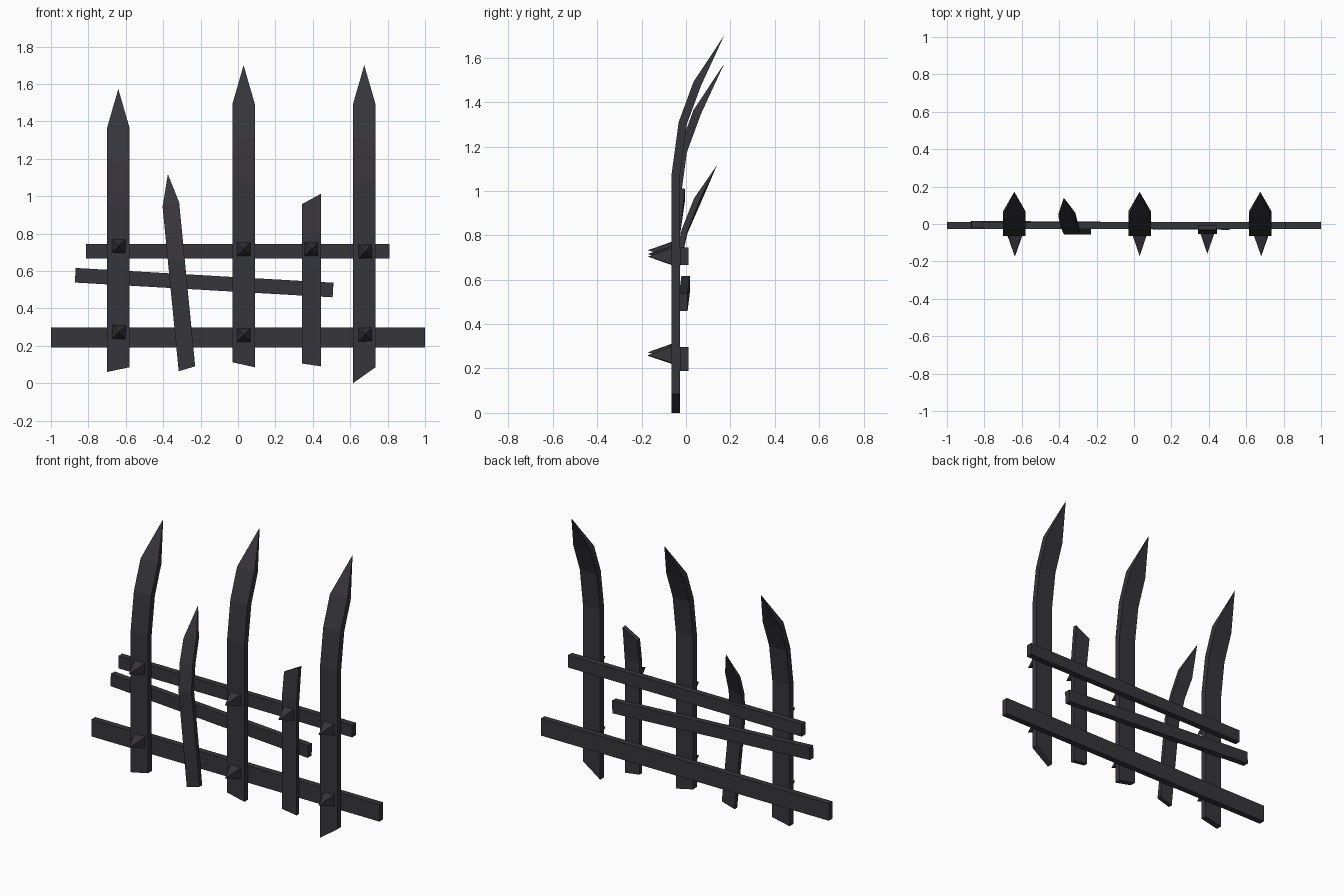
import bpy, bmesh, math
from mathutils import Matrix

if "Cube" in bpy.data.objects:
    bpy.data.objects.remove(bpy.data.objects["Cube"])

iron = bpy.data.materials.new("dark_iron")
iron.diffuse_color = (0.037, 0.035, 0.041, 1)
iron.use_nodes = True
iron.node_tree.nodes["Principled BSDF"].inputs["Base Color"].default_value = iron.diffuse_color


def finish(bm, name):
    bmesh.ops.recalc_face_normals(bm, faces=bm.faces)
    me = bpy.data.meshes.new(name)
    bm.to_mesh(me)
    bm.free()
    me.materials.append(iron)
    ob = bpy.data.objects.new(name, me)
    bpy.context.collection.objects.link(ob)
    return ob


def post(name, cx, hw, cut, stations, thick, tip=None, lean=0.0, top_cut=0.0):
    """Flat bar lofted upward. cut = bottom z (left, right);
    stations = (z, front y, bend angle); tip = (z, y)."""
    bm = bmesh.new()
    z0 = sum(cut) / 2

    def vert(x, y, z):
        return bm.verts.new((cx + x + lean * (z - z0), y, z - lean * x))

    rings = []
    y0 = stations[0][1]
    rows = [(z0, y0, 0, (cut[1] - cut[0]) / 2 + lean * hw)]
    rows += [(z, y, a, 0) for z, y, a in stations]
    rows[-1] = rows[-1][:3] + (top_cut,)
    for z, y, a, s in rows:
        yb = y + thick * math.cos(math.radians(a))
        zb = z - thick * math.sin(math.radians(a))
        rings.append([vert(-hw, y, z - s), vert(hw, y, z + s),
                      vert(hw, yb, zb + s), vert(-hw, yb, zb - s)])
    bm.faces.new(rings[0])
    for a, b in zip(rings, rings[1:]):
        for i in range(4):
            j = (i + 1) % 4
            bm.faces.new((a[i], a[j], b[j], b[i]))
    last = rings[-1]
    if tip:
        p = vert(0, tip[1], tip[0])
        for i in range(4):
            bm.faces.new((last[i], last[(i + 1) % 4], p))
    else:
        bm.faces.new(last)
    return finish(bm, name)


def rail(name, a, b, height, y0, y1, depth=0.038):
    """Plank from a to b, (x, z) centres; y0 and y1 are end centres."""
    bm = bmesh.new()
    bmesh.ops.create_cube(bm, size=1)
    dx, dz = b[0] - a[0], b[1] - a[1]
    m = (Matrix.Translation(((a[0] + b[0]) / 2, (y0 + y1) / 2, (a[1] + b[1]) / 2))
         @ Matrix.Rotation(-math.atan2(dz, dx), 4, 'Y')
         @ Matrix.Rotation(math.atan2(y1 - y0, dx), 4, 'Z')
         @ Matrix.Diagonal((math.hypot(dx, dz), depth, height, 1)))
    bm.transform(m)
    return finish(bm, name)


def spike(name, x, z, y, turn):
    """Square pyramid stud pointing forward."""
    bm = bmesh.new()
    bmesh.ops.create_cone(bm, cap_ends=True, segments=4, radius1=0.051,
                          radius2=0, depth=0.107)
    bm.transform(Matrix.Translation((x, y - 0.0535, z))
                 @ Matrix.Rotation(math.radians(45 + turn), 4, 'Y')
                 @ Matrix.Rotation(math.pi / 2, 4, 'X'))
    return finish(bm, name)


# Tall pointed posts, bending backward at the top
for name, cx, cut, drop in (("left_post", -0.64, (0.06, 0.085), 0.127),
                            ("middle_post", 0.03, (0.112, 0.085), 0),
                            ("right_post", 0.675, (0.0, 0.085), 0)):
    post(name, cx, 0.06, cut,
         [(1.075 - drop, -0.065, 4), (1.31 - drop, -0.033, 14), (1.492 - drop, 0.034, 26)],
         0.038, tip=(1.70 - drop, 0.172))

# Short leaning post and short blunt post
post("leaning_post", -0.273, 0.045, (0.064, 0.09),
     [(0.66, -0.055, 4), (0.82, -0.02, 16), (0.955, 0.036, 26)],
     0.027, tip=(1.117, 0.14), lean=-0.098, top_cut=0.007)
post("blunt_post", 0.393, 0.051, (0.105, 0.09),
     [(0.80, -0.054, 2), (0.985, -0.032, 7)], 0.027, top_cut=0.028)

# Cross rails behind the posts
rail("bottom_rail", (-1, 0.243), (1, 0.243), 0.107, -0.007, -0.007)
rail("top_rail", (-0.812, 0.706), (0.81, 0.706), 0.078, -0.007, -0.007)
rail("slanted_rail", (-0.87, 0.577), (0.508, 0.498), 0.078, -0.002, -0.012)

# Spike studs on the front
for i, (x, z, y, turn) in enumerate((
        (-0.638, 0.733, -0.065, 2), (0.03, 0.716, -0.065, 0),
        (0.68, 0.704, -0.065, -3), (0.392, 0.716, -0.053, 0),
        (-0.636, 0.273, -0.065, 3), (0.03, 0.257, -0.065, 0),
        (0.68, 0.26, -0.065, -2))):
    spike(f"spike_{i + 1}", x, z, y, turn)
